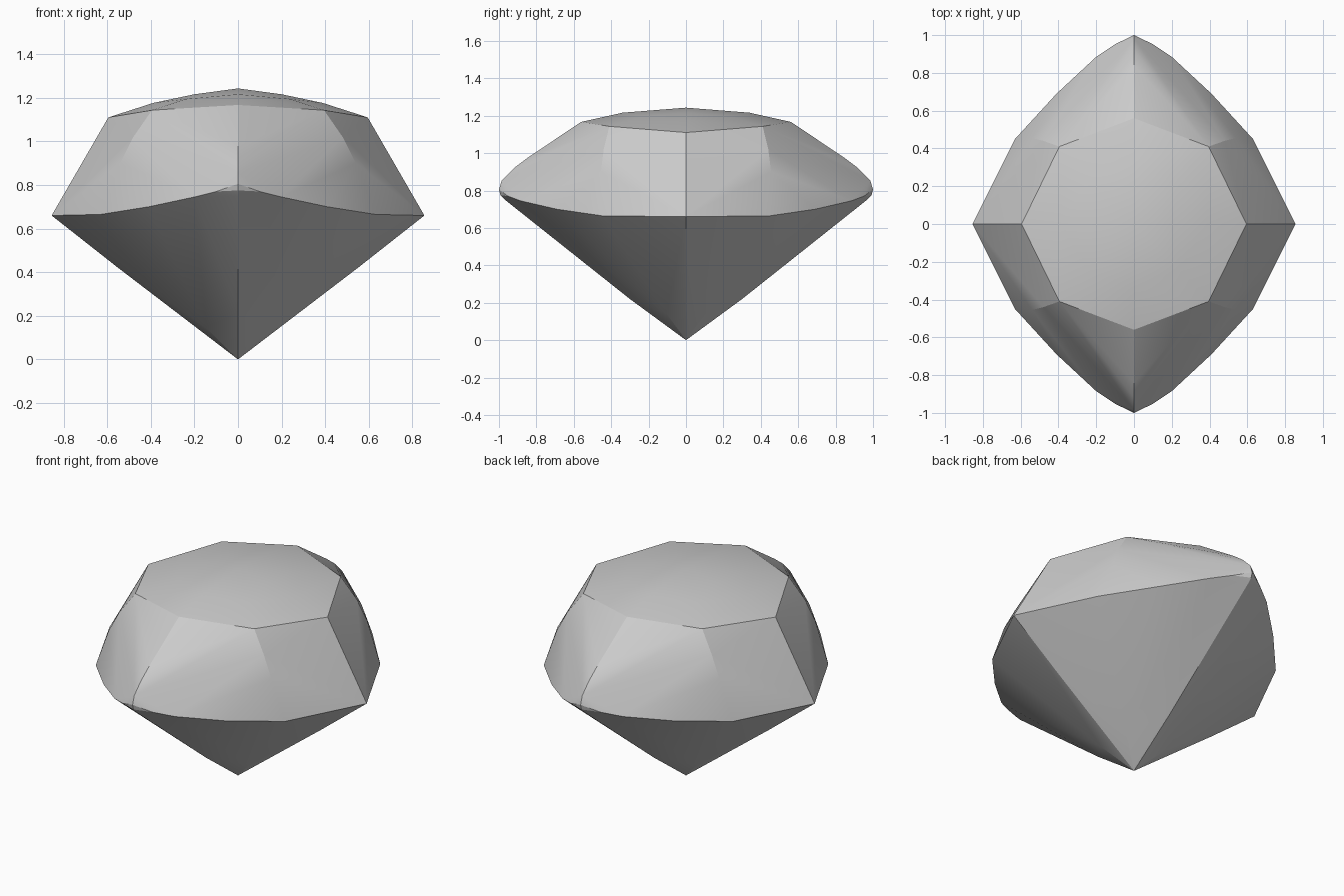
import bpy
import bmesh
from math import radians

if "Cube" in bpy.data.objects:
    bpy.data.objects.remove(bpy.data.objects["Cube"])

# One quarter of the stone, mirrored in x and y
pavilion = [(0, 0, 0), (0, 0.3, 0.22), (0, 0.62, 0.475), (0.145, 0.105, 0.142),
            (0.55, 0, 0.42)]
girdle = [(0.855, 0, 0.66), (0.825, 0, 0.638), (0.63, 0.45, 0.665),
          (0.41, 0.69, 0.70), (0.2, 0.885, 0.745), (0.1, 0.952, 0.77),
          (0, 0.965, 0.748), (0, 0.992, 0.775), (0, 1, 0.805)]
crown = [(0, 0.985, 0.855), (0, 0.92, 0.92), (0, 0.84, 0.98),
         (0.54, 0.455, 0.90), (0.48, 0.44, 1.02)]
table = [(0.595, 0, 1.11), (0.395, 0.41, 1.143), (0, 0.56, 1.167),
         (0.39, 0, 1.176), (0.2, 0, 1.216), (0, 0.34, 1.216),
         (0.24, 0.24, 1.194), (0, 0, 1.243)]


def mirrored(points):
    return sorted({(x * sx, y * sy, z) for x, y, z in points
                   for sx in (1, -1) for sy in (1, -1)})


# Faceted gemstone: the facets are the convex skin over all the corners
bm = bmesh.new()
for co in mirrored(pavilion + girdle + crown + table):
    bm.verts.new(co)
hull = bmesh.ops.convex_hull(bm, input=bm.verts)
loose = [v for v in bm.verts if not v.link_faces]
bmesh.ops.delete(bm, geom=loose, context='VERTS')
bmesh.ops.recalc_face_normals(bm, faces=bm.faces)
mesh = bpy.data.meshes.new("gemstone")
bm.to_mesh(mesh)
bm.free()

gem = bpy.data.objects.new("gemstone", mesh)
bpy.context.collection.objects.link(gem)
bpy.context.view_layer.objects.active = gem
gem.select_set(True)
bpy.ops.object.shade_smooth_by_angle(angle=radians(18))
